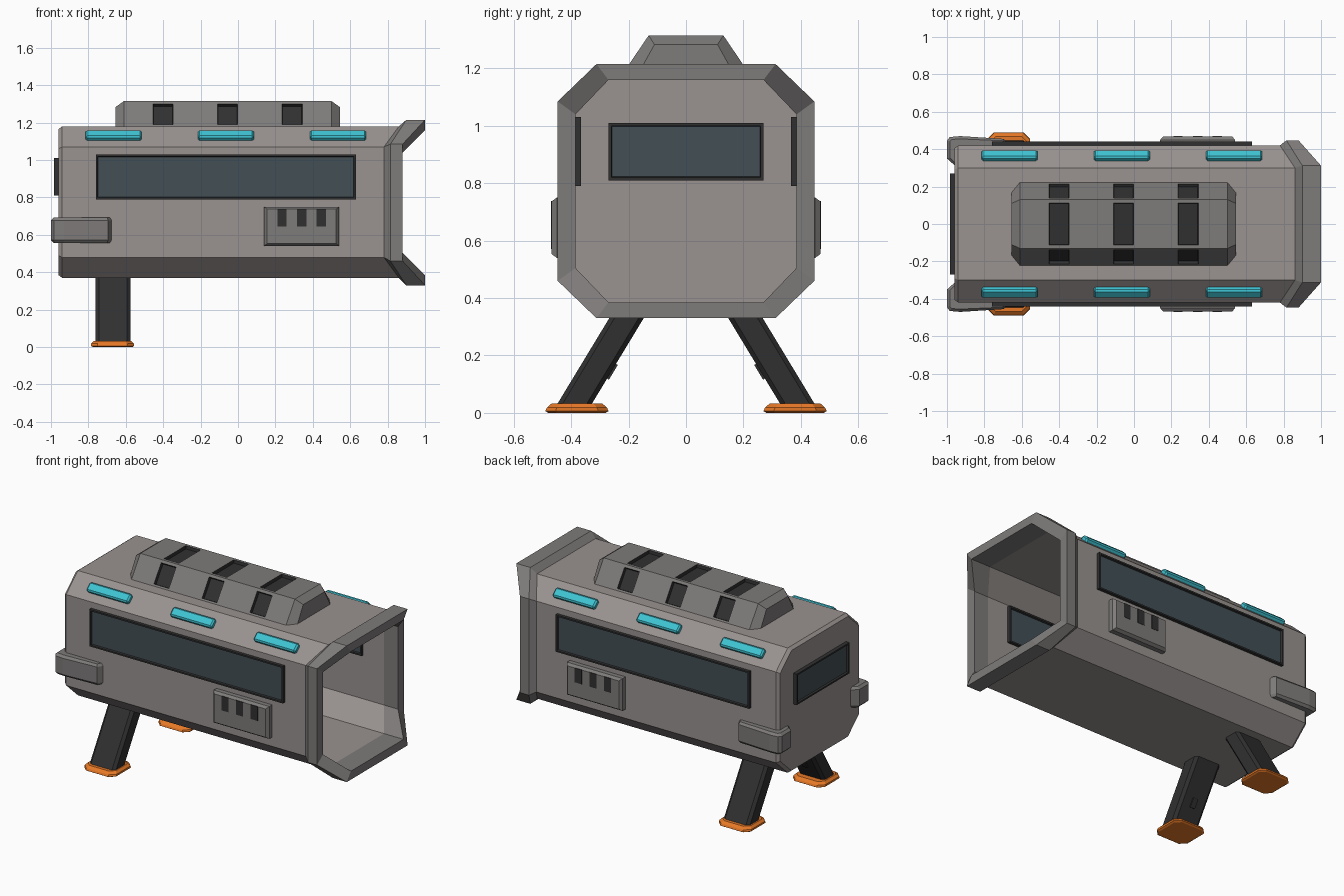
import bpy, bmesh, math
from mathutils import Matrix, Vector

if "Cube" in bpy.data.objects:
    bpy.data.objects.remove(bpy.data.objects["Cube"])


def material(name, rgb):
    m = bpy.data.materials.new(name)
    m.diffuse_color = (*rgb, 1)
    m.use_nodes = True
    m.node_tree.nodes["Principled BSDF"].inputs["Base Color"].default_value = m.diffuse_color
    return m


HULL = material("hull_grey", (0.32, 0.29, 0.28))
TRIM = material("trim_grey", (0.21, 0.20, 0.195))
DARK = material("dark", (0.03, 0.03, 0.03))
GLASS = material("glass", (0.055, 0.078, 0.09))
CYAN = material("cyan", (0.05, 0.55, 0.65))
ORANGE = material("orange", (0.8, 0.19, 0.02))


def finish(bm, name, mats, mirror=False):
    me = bpy.data.meshes.new(name)
    bm.to_mesh(me)
    bm.free()
    for m in mats:
        me.materials.append(m)
    ob = bpy.data.objects.new(name, me)
    bpy.context.collection.objects.link(ob)
    if mirror:
        mod = ob.modifiers.new("mirror", 'MIRROR')
        mod.use_axis = (False, True, False)
        mod.use_mirror_merge = False
    return ob


def loft(rings, caps=True, cyclic=False):
    bm = bmesh.new()
    vs = [[bm.verts.new(p) for p in r] for r in rings]
    n = len(rings[0])
    pairs = list(zip(vs, vs[1:])) + ([(vs[-1], vs[0])] if cyclic else [])
    for a, b in pairs:
        for i in range(n):
            j = (i + 1) % n
            bm.faces.new((a[i], a[j], b[j], b[i]))
    if caps and not cyclic:
        bm.faces.new(vs[0])
        bm.faces.new(vs[-1])
    bmesh.ops.recalc_face_normals(bm, faces=bm.faces)
    return bm


def box(x, y, z, bevel=0, rot=0):
    """Box from three (low, high) ranges, turned about its own x axis."""
    bm = bmesh.new()
    c = Vector([(a + b) / 2 for a, b in (x, y, z)])
    s = [b - a for a, b in (x, y, z)]
    bmesh.ops.create_cube(bm, size=1, matrix=Matrix.Translation(c) @ Matrix.Rotation(rot, 4, 'X') @ Matrix.Diagonal((*s, 1)))
    if bevel:
        bmesh.ops.bevel(bm, geom=bm.edges[:], offset=bevel, segments=1, affect='EDGES')
    return bm


def recess(bm, faces, border, depth, wall_mat, floor_mat):
    """Inset faces and sink them."""
    bmesh.ops.inset_individual(bm, faces=faces, thickness=border, depth=0)
    walls = bmesh.ops.inset_individual(bm, faces=faces, thickness=0.004, depth=-depth)
    for f in walls['faces']:
        f.material_index = wall_mat
    for f in faces:
        f.material_index = floor_mat


def octagon(xs, xt, hy, z0, z1, cy, cz):
    """Hull section: side corners at x = xs, top and bottom corners at x = xt."""
    t = hy - cy
    return [(xs, hy, z0 + cz), (xs, hy, z1 - cz), (xt, t, z1), (xt, -t, z1),
            (xs, -hy, z1 - cz), (xs, -hy, z0 + cz), (xt, -t, z0), (xt, t, z0)]


def plan(cx, cy, hx, hy, c, z):
    """Corner-cut rectangle in the ground plane."""
    return [(cx + a, cy + b, z) for a, b in
            ((hx, hy - c), (hx - c, hy), (c - hx, hy), (-hx, hy - c),
             (-hx, c - hy), (c - hx, -hy), (hx - c, -hy), (hx, c - hy))]


# Hollow hull, open at +x
outer = (0.42, 0.37, 1.18, 0.12, 0.11)
inner = (0.385, 0.385, 1.16, 0.115, 0.12)
finish(loft([octagon(-0.96, -0.96, 0.405, 0.385, 1.165, 0.115, 0.105),
             octagon(-0.94, -0.94, *outer),
             octagon(0.78, 0.86, *outer),
             octagon(0.78, 0.86, *inner),
             octagon(-0.93, -0.93, *inner)]), "hull", [HULL])

# Flared collar round the opening
flare = (0.447, 0.33, 1.215, 0.135, 0.13)
finish(loft([octagon(0.78, 0.86, *outer),
             octagon(0.815, 0.90, *flare),
             octagon(0.88, 1.0, *flare),
             octagon(0.88, 1.0, *inner),
             octagon(0.78, 0.86, *inner)], cyclic=True), "opening_collar", [TRIM])

# Windows with glass inside and out
bm = box((-0.76, 0.63), (0.365, 0.44), (0.79, 1.03))
recess(bm, [f for f in bm.faces if abs(f.normal.y) > 0.9], 0.014, 0.012, 0, 1)
finish(bm, "side_window", [DARK, GLASS], True)
bm = box((-0.985, -0.91), (-0.27, 0.27), (0.81, 1.01))
recess(bm, [f for f in bm.faces if abs(f.normal.x) > 0.9], 0.014, 0.012, 0, 1)
finish(bm, "end_window", [DARK, GLASS])

# Roof unit with recessed vents
vents = (-0.40, -0.055, 0.29)


def roof_ring(x, lo, hi, z):
    return [(x, -lo, 1.175), (x, -hi, z), (x, hi, z), (x, lo, 1.175)]


xs = [-0.61] + [v + d for v in vents for d in (-0.072, 0.072)] + [0.50]
bm = loft([roof_ring(-0.655, 0.17, 0.11, 1.283)] +
          [roof_ring(x, 0.225, 0.13, 1.315) for x in xs] +
          [roof_ring(0.545, 0.17, 0.11, 1.283)])
slots = [f for f in bm.faces if f.normal.z > 0.3 and
         any(abs(f.calc_center_median().x - v) < 0.01 for v in vents)]
recess(bm, slots, 0.026, 0.02, 1, 1)
finish(bm, "roof_unit", [TRIM, DARK])

# Light strips on the upper chamfers
for i, x in enumerate((-0.665, -0.065, 0.535)):
    bm = box((x - 0.15, x + 0.15), (0.336, 0.396), (1.113, 1.149), 0.009, -math.atan2(0.11, 0.12))
    finish(bm, f"light_strip_{i + 1}", [CYAN], True)

# Bumpers wrapping the rear corners
path = [(-0.67, 0.41), (-0.695, 0.455), (-0.93, 0.47), (-0.985, 0.465), (-1.0, 0.445),
        (-1.0, 0.35), (-0.955, 0.31), (-0.95, 0.40)]
inset = [(-0.68, 0.41), (-0.70, 0.445), (-0.93, 0.455), (-0.975, 0.452), (-0.985, 0.44),
         (-0.985, 0.355), (-0.955, 0.325), (-0.95, 0.40)]
finish(loft([[(x, y, z) for x, y in p] for p, z in
             ((inset, 0.557), (path, 0.572), (path, 0.678), (inset, 0.693))]),
       "corner_bumper", [TRIM], True)

# Control panels with three dark slots
finish(loft([[(x, y, z) for x, z in ((0.34 - hx, 0.645 - hz), (0.34 + hx, 0.645 - hz),
                                     (0.34 + hx, 0.645 + hz), (0.34 - hx, 0.645 + hz))]
             for y, hx, hz in ((0.41, 0.20, 0.105), (0.45, 0.20, 0.105), (0.468, 0.185, 0.092))]),
       "side_panel", [TRIM], True)
for i, x in enumerate((0.235, 0.34, 0.445)):
    finish(box((x - 0.025, x + 0.025), (0.44, 0.47), (0.645, 0.738)), f"panel_slot_{i + 1}", [DARK], True)

# Splayed legs, inner leg slots and feet
finish(loft([plan(-0.668, 0.392, 0.093, 0.06, 0.018, 0.025),
             plan(-0.668, 0.18, 0.093, 0.06, 0.018, 0.375)]), "leg", [DARK], True)
finish(box((-0.685, -0.65), (0.252, 0.266), (0.115, 0.175), 0, math.atan2(0.212, 0.35)),
       "leg_slot", [DARK], True)
finish(loft([plan(-0.67, 0.38, 0.105, 0.10, 0.03, 0),
             plan(-0.67, 0.38, 0.115, 0.11, 0.035, 0.006),
             plan(-0.67, 0.38, 0.115, 0.105, 0.035, 0.018),
             plan(-0.67, 0.38, 0.10, 0.088, 0.03, 0.033)]), "foot", [ORANGE], True)
